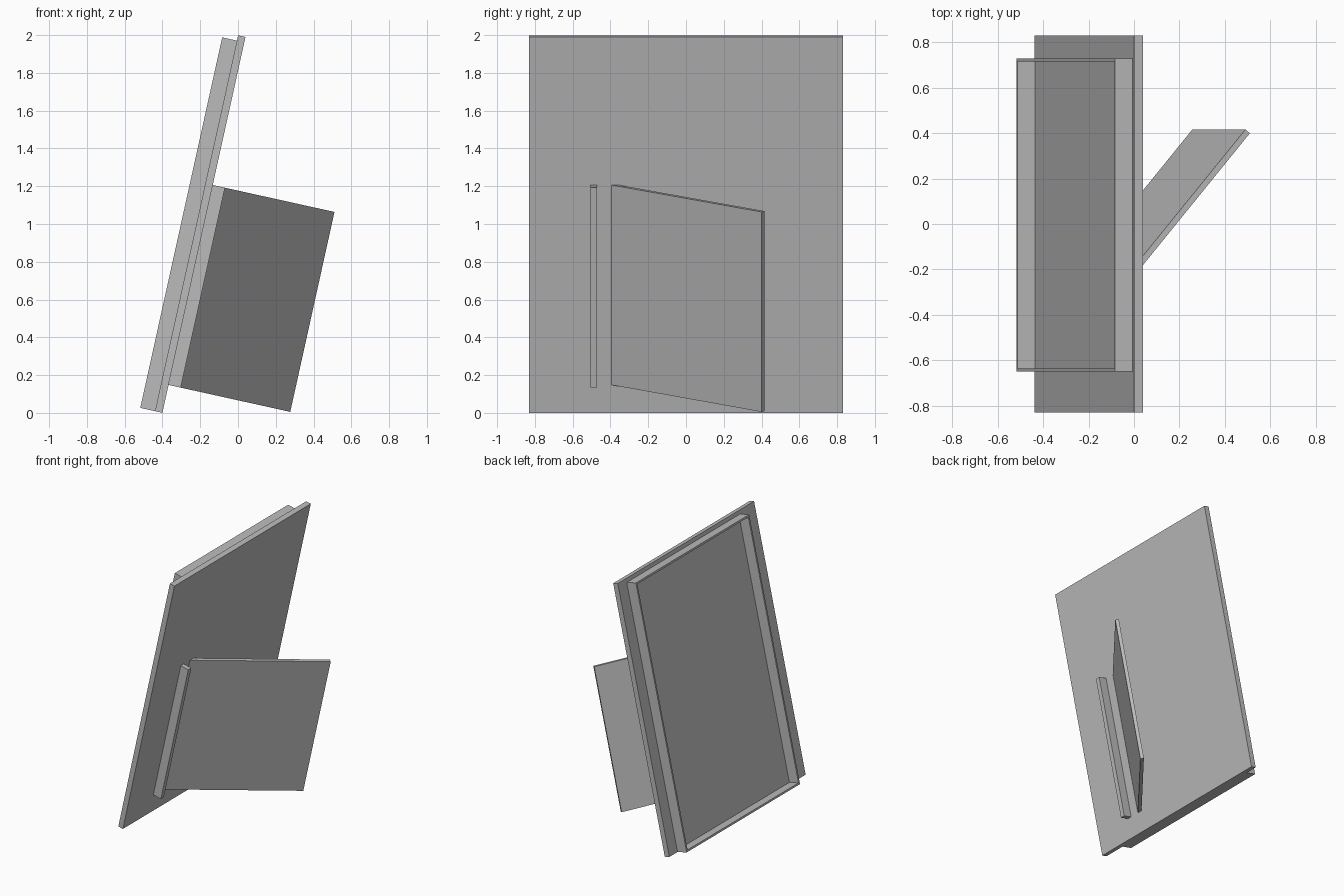
import bpy, bmesh, math
from mathutils import Matrix, Vector

if "Cube" in bpy.data.objects:
    bpy.data.objects.remove(bpy.data.objects["Cube"])

# Everything is laid out upright, then leaned back about the y axis
LEAN = Matrix.Rotation(math.radians(12.47), 4, 'Y')

grey = bpy.data.materials.new("warm_grey")
grey.diffuse_color = (0.5, 0.5, 0.5, 1)
grey.use_nodes = True
grey.node_tree.nodes["Principled BSDF"].inputs["Base Color"].default_value = grey.diffuse_color


def finish(name, bm):
    bmesh.ops.recalc_face_normals(bm, faces=bm.faces)
    mesh = bpy.data.meshes.new(name)
    bm.to_mesh(mesh)
    bm.free()
    mesh.transform(LEAN)
    mesh.materials.append(grey)
    obj = bpy.data.objects.new(name, mesh)
    bpy.context.collection.objects.link(obj)
    return obj


def prism(outline, z0, z1):
    """Extrude an (x, y) outline from z0 up to z1."""
    bm = bmesh.new()
    base = bm.faces.new([bm.verts.new((x, y, z0)) for x, y in outline])
    top = bmesh.ops.extrude_face_region(bm, geom=[base])["geom"]
    verts = [v for v in top if isinstance(v, bmesh.types.BMVert)]
    bmesh.ops.translate(bm, verts=verts, vec=(0, 0, z1 - z0))
    bmesh.ops.recalc_face_normals(bm, faces=bm.faces)
    return bm


def rect(x0, x1, y0, y1):
    return [(x0, y0), (x1, y0), (x1, y1), (x0, y1)]


FRONT, BACK, BOTTOM = -0.431, -0.391, -0.086

# Large flat board
finish("board", prism(rect(FRONT, BACK, -0.83, 0.83), BOTTOM, 1.952))

# Thin raised rim on the picture side, open in the middle
bm = prism(rect(-0.511, FRONT, -0.65, 0.73), BOTTOM, 1.923)
outer = min(bm.faces, key=lambda f: f.calc_center_median().x)
inner_back = max(bm.faces, key=lambda f: f.calc_center_median().x)
bmesh.ops.delete(bm, geom=[inner_back], context='FACES_ONLY')
bmesh.ops.inset_region(bm, faces=[outer], thickness=0.02)
well = bmesh.ops.extrude_face_region(bm, geom=[outer])["geom"]
bmesh.ops.translate(bm, verts=[v for v in well if isinstance(v, bmesh.types.BMVert)],
                    vec=(FRONT + 0.511, 0, 0))
floor = [f for f in well if isinstance(f, bmesh.types.BMFace)]
if outer.is_valid:
    bmesh.ops.delete(bm, geom=[outer], context='FACES_ONLY')
bmesh.ops.delete(bm, geom=[f for f in floor if f.is_valid], context='FACES_ONLY')
# Close the ring where it meets the board
bmesh.ops.bridge_loops(bm, edges=[e for e in bm.edges if e.is_boundary])
finish("rim", bm)

# Swung-out support leaf, square at the free end and cut flush at the board
tip = Vector((0.269, 0.400))
root = Vector((BACK, -0.395))
along = (tip - root).normalized()
side = Vector((-along.y, along.x)) * 0.026
tip_far = tip + side
root_far = tip_far - along * ((tip_far.x - BACK) / along.x)
finish("support_leaf", prism([root, tip, tip_far, root_far], 0.065, 1.149))

# Narrow stop bar beside the leaf
finish("stop_bar", prism(rect(BACK, -0.325, -0.506, -0.470), 0.065, 1.149))
